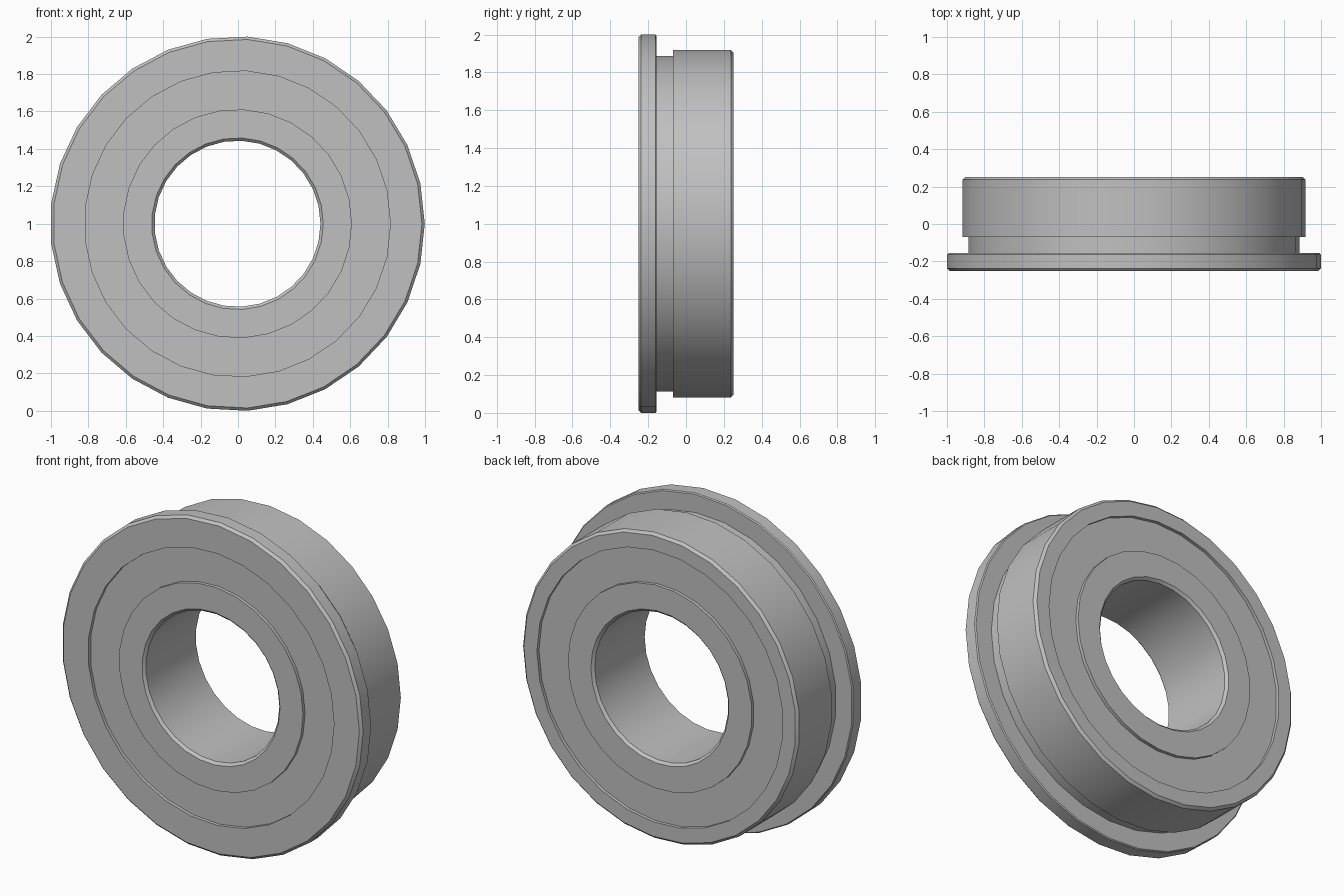
import bpy
import bmesh
import math
from mathutils import Matrix, Vector

SIDES = 29
CENTRE = Vector((-0.003, 0, 1.0))

if "Cube" in bpy.data.objects:
    bpy.data.objects.remove(bpy.data.objects["Cube"], do_unlink=True)

steel = bpy.data.materials.new("light_grey_steel")
grey = (0.53, 0.53, 0.53, 1)
steel.diffuse_color = grey
steel.use_nodes = True
steel.node_tree.nodes["Principled BSDF"].inputs["Base Color"].default_value = grey


def turned_ring(name, profile):
    """Revolve a closed (radius, y) profile around the y axis."""
    bm = bmesh.new()
    loops = []
    for i in range(SIDES):
        turn = Matrix.Rotation(-math.tau * i / SIDES, 3, 'Y')
        loops.append([bm.verts.new(turn @ Vector((r, y, 0)) + CENTRE)
                      for r, y in profile])
    n = len(profile)
    for i in range(SIDES):
        a, b = loops[i], loops[(i + 1) % SIDES]
        for j in range(n):
            k = (j + 1) % n
            bm.faces.new((a[j], a[k], b[k], b[j]))
    bmesh.ops.recalc_face_normals(bm, faces=bm.faces[:])
    mesh = bpy.data.meshes.new(name)
    bm.to_mesh(mesh)
    bm.free()
    mesh.materials.append(steel)
    obj = bpy.data.objects.new(name, mesh)
    bpy.context.collection.objects.link(obj)
    bpy.ops.object.select_all(action='DESELECT')
    obj.select_set(True)
    bpy.context.view_layer.objects.active = obj
    bpy.ops.object.shade_smooth_by_angle(angle=math.radians(30))
    return obj


half = 0.252      # half the width
c = 0.015         # edge chamfer
flange_r, body_r, groove_r = 1.0015, 0.92, 0.887
race_r, hub_r, bore_r = 0.818, 0.612, 0.444

# Outer ring: flange at the front, snap groove, then the body
turned_ring("outer_ring", [
    (race_r, -half), (flange_r - c, -half), (flange_r, -half + c),
    (flange_r, -0.162), (flange_r - 0.006, -0.156), (groove_r, -0.156),
    (groove_r, -0.07), (body_r, -0.07), (body_r, half - c),
    (body_r - c, half), (race_r, half)])

# Inner ring with a chamfered bore
turned_ring("inner_ring", [
    (bore_r, -half + c), (bore_r + c, -half), (hub_r, -half),
    (hub_r, half), (bore_r + c, half), (bore_r, half - c)])

# Recessed shields on both faces
for name, side in (("front_shield", -1), ("back_shield", 1)):
    outer, inner = side * (half - 0.02), side * (half - 0.05)
    turned_ring(name, [(hub_r - 0.01, outer), (race_r + 0.01, outer),
                       (race_r + 0.01, inner), (hub_r - 0.01, inner)])
